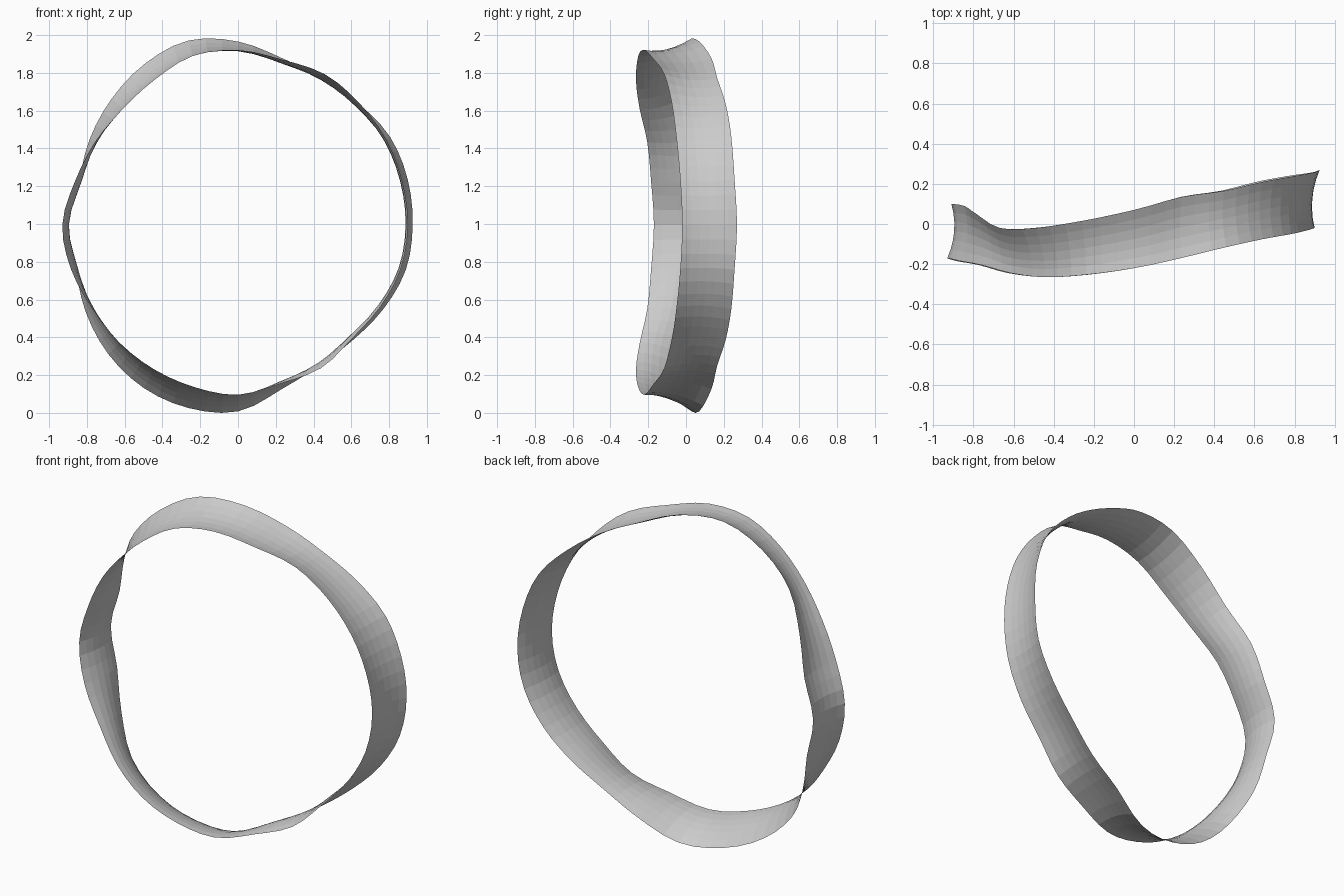
import bpy, bmesh, math

if "Cube" in bpy.data.objects:
    bpy.data.objects.remove(bpy.data.objects["Cube"])

# Edge profiles every 15 degrees around the ring (front view, counter-clockwise from +x)
FRONT_R = [.90, .90, .905, .91, .92, .905, .925, .925, .885, .865, .875, .893,
           .93, .915, .89, .885, .885, .89, .90, .87, .877, .853, .87, .893]
BACK_R = [.925, .93, .93, .905, .897, .912, .97, 1.01, .985, .945, .907, .875,
          .91, .892, .93, .97, .998, 1.005, .988, .90, .862, .862, .89, .92]
# Depth of each edge over the half turn, mirrored for the lower half
FRONT_Y = [-.02, -.03, -.05, -.075, -.115, -.17, -.22, -.253, -.265, -.245, -.205, -.185, -.17]
BACK_Y = [.27, .257, .24, .21, .165, .135, .07, .015, -.02, -.02, .05, .09, .10]
FRONT_Y += FRONT_Y[-2:0:-1]
BACK_Y += BACK_Y[-2:0:-1]

SEGMENTS, ROWS, BOW = 72, 6, 0.024


def sample(values, t):
    """Periodic Catmull-Rom interpolation, t in 0..1."""
    n = len(values)
    i, u = int(t * n), (t * n) % 1.0
    a, b, c, d = (values[(i + k) % n] for k in (-1, 0, 1, 2))
    return b + 0.5 * u * (c - a + u * (2*a - 5*b + 4*c - d + u * (3*(b - c) + d - a)))


# Open thin band, slightly waisted between its two wavy edges
bm = bmesh.new()
rings = []
for s in range(SEGMENTS):
    t = s / SEGMENTS
    ang = math.tau * t
    fr, br, fy, by = (sample(v, t) for v in (FRONT_R, BACK_R, FRONT_Y, BACK_Y))
    ring = []
    for k in range(ROWS + 1):
        v = k / ROWS
        r = fr + (br - fr) * v - BOW * 4 * v * (1 - v)
        y = fy + (by - fy) * v
        ring.append(bm.verts.new((r * math.cos(ang), y, 1 + r * math.sin(ang))))
    rings.append(ring)
for s in range(SEGMENTS):
    a, b = rings[s], rings[(s + 1) % SEGMENTS]
    for k in range(ROWS):
        bm.faces.new((a[k], b[k], b[k + 1], a[k + 1]))
bmesh.ops.recalc_face_normals(bm, faces=bm.faces)

# Rest the band on the ground
low = min(v.co.z for v in bm.verts)
bmesh.ops.translate(bm, verts=bm.verts, vec=(0, 0, -low))

mesh = bpy.data.meshes.new("wavy_band")
bm.to_mesh(mesh)
bm.free()
band = bpy.data.objects.new("wavy_band", mesh)
bpy.context.collection.objects.link(band)
